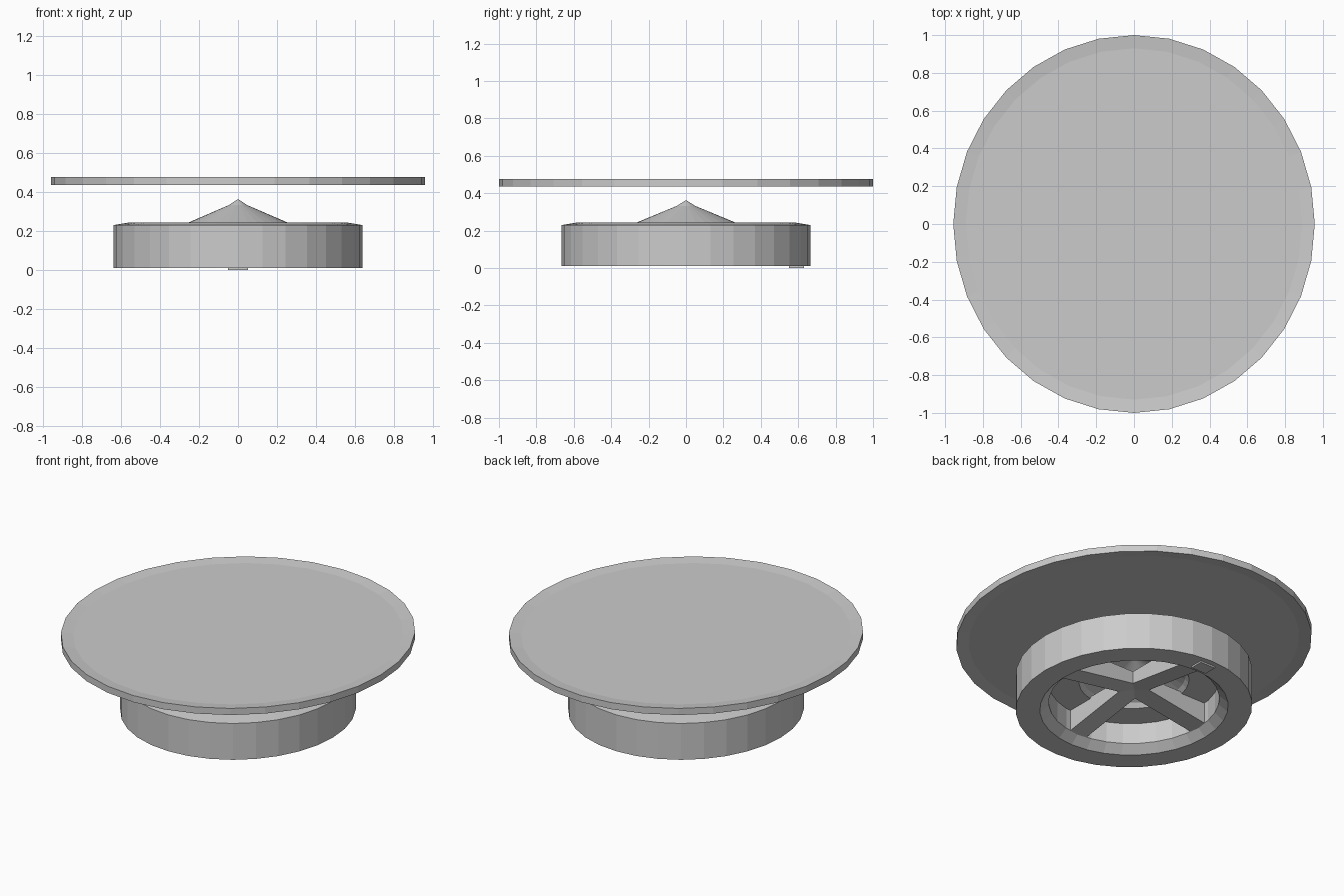
import bpy, bmesh, math

cube = bpy.data.objects.get("Cube")
if cube:
    bpy.data.objects.remove(cube, do_unlink=True)

SIDES = 32
X_SCALE = 0.957  # the rounds are slightly narrower across x

grey = bpy.data.materials.new("plain_grey")
grey.use_nodes = True
colour = (0.6, 0.6, 0.6, 1)
grey.diffuse_color = colour
grey.node_tree.nodes["Principled BSDF"].inputs["Base Color"].default_value = colour


def finish(name, bm):
    bmesh.ops.recalc_face_normals(bm, faces=bm.faces)
    mesh = bpy.data.meshes.new(name)
    bm.to_mesh(mesh)
    bm.free()
    mesh.materials.append(grey)
    obj = bpy.data.objects.new(name, mesh)
    bpy.context.collection.objects.link(obj)
    return obj


def lathe(name, profile):
    """Turn a (radius, height) profile that starts and ends on the axis."""
    bm = bmesh.new()
    verts = [bm.verts.new((r, 0, z)) for r, z in profile]
    edges = [bm.edges.new(pair) for pair in zip(verts, verts[1:])]
    bmesh.ops.spin(bm, geom=verts + edges, axis=(0, 0, 1), cent=(0, 0, 0),
                   angle=math.tau, steps=SIDES, use_merge=True)
    bmesh.ops.remove_doubles(bm, verts=bm.verts, dist=0.0005)
    bmesh.ops.scale(bm, verts=bm.verts, vec=(X_SCALE, 1, 1))
    return finish(name, bm)


# Floating plate with a shallow dish on both faces
lathe("top_plate", [(0, 0.443), (0.93, 0.443), (1, 0.435),
                    (1, 0.475), (0.93, 0.467), (0, 0.467)])

# Hollow base: chamfered drum with a pointed hub, open underneath
lathe("base_drum", [(0, 0.363), (0.05, 0.332), (0.265, 0.243), (0.585, 0.243),
                    (0.665, 0.23), (0.665, 0.01), (0.53, 0.01), (0.48, 0.055),
                    (0.48, 0.18), (0.31, 0.18), (0.29, 0.205), (0, 0.335)])

# Four spokes under the base, rising toward the centre
for i, side in enumerate(("left", "back", "right", "front")):
    a = math.radians(90 * i)
    bm = bmesh.new()
    bmesh.ops.create_cube(bm, size=1)
    for v in bm.verts:
        outer, top = v.co.x > 0, v.co.z > 0
        along = 0.5 if outer else 0
        across = v.co.y * 0.12
        z = 0.19 if top else (0.05 if outer else 0.125)
        v.co = ((along * math.cos(a) - across * math.sin(a)) * X_SCALE,
                along * math.sin(a) + across * math.cos(a), z)
    finish(side + "_spoke", bm)

# Small foot under the back of the rim
bm = bmesh.new()
bmesh.ops.create_cube(bm, size=1)
bmesh.ops.scale(bm, verts=bm.verts, vec=(0.1, 0.08, 0.012))
bmesh.ops.translate(bm, verts=bm.verts, vec=(0, 0.59, 0.006))
finish("rim_foot", bm)
